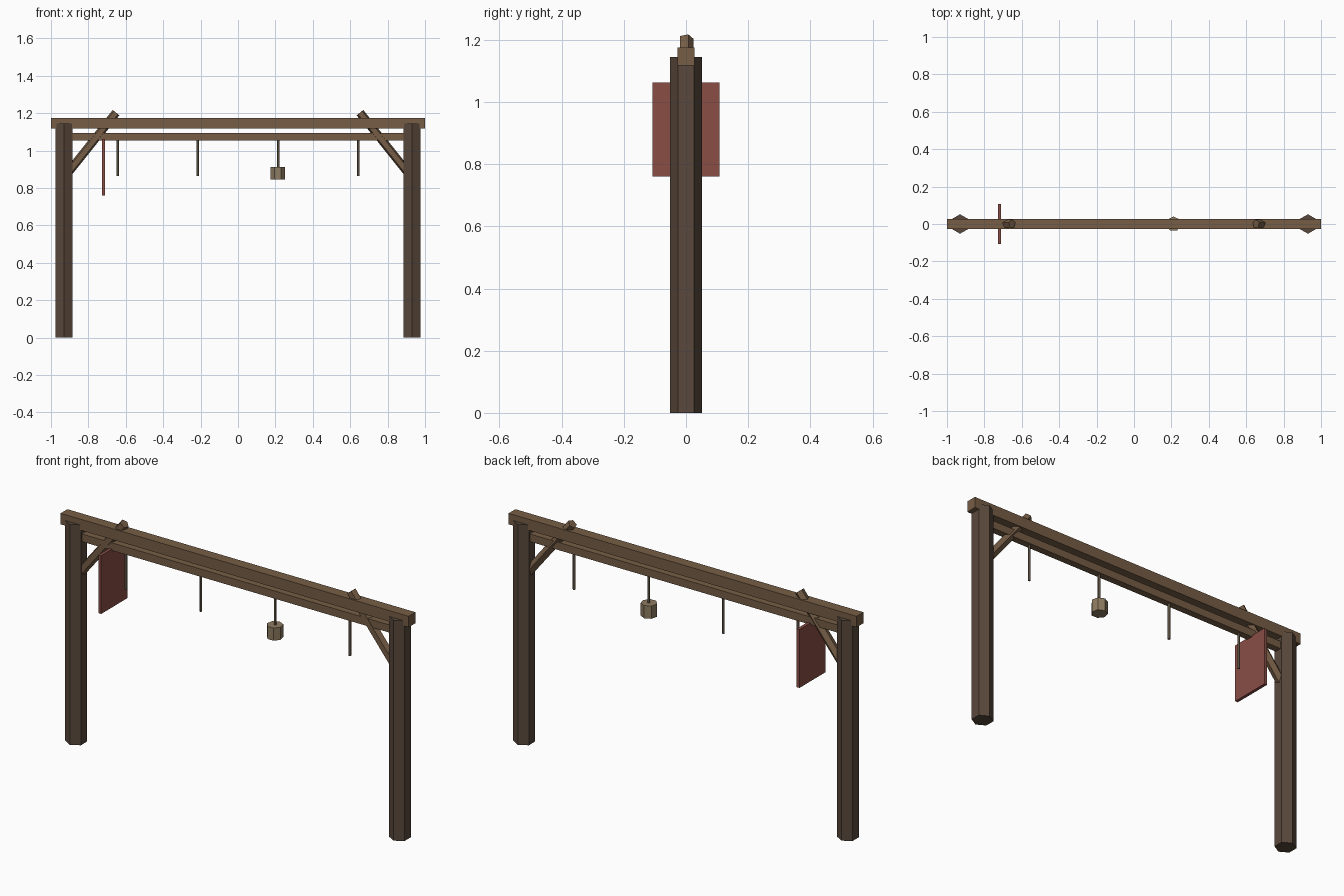
import bpy
from mathutils import Vector

if "Cube" in bpy.data.objects:
    bpy.data.objects.remove(bpy.data.objects["Cube"])


def material(name, rgb):
    m = bpy.data.materials.new(name)
    m.diffuse_color = (*rgb, 1)
    m.use_nodes = True
    m.node_tree.nodes["Principled BSDF"].inputs["Base Color"].default_value = m.diffuse_color
    return m


DARK = material("dark_wood", (0.10, 0.065, 0.045))
WOOD = material("wood", (0.18, 0.11, 0.06))
CLOTH = material("red_cloth", (0.25, 0.075, 0.06))
METAL = material("hook_metal", (0.16, 0.12, 0.08))
PALE = material("pale_wood", (0.27, 0.20, 0.12))


def box(name, lo, hi, mat):
    lo, hi = Vector(lo), Vector(hi)
    bpy.ops.mesh.primitive_cube_add(size=1, location=(lo + hi) / 2)
    o = bpy.context.object
    o.name = name
    o.scale = hi - lo
    bpy.ops.object.transform_apply(location=False, rotation=False, scale=True)
    o.data.materials.append(mat)


def rod(name, a, b, radius, sides, mat):
    # Prism between two points in the XZ plane, one corner facing +y
    a, b = Vector(a), Vector(b)
    d = b - a
    tilt = Vector((0, 0, 1)).rotation_difference(d).to_euler()
    bpy.ops.mesh.primitive_cylinder_add(vertices=sides, radius=radius, depth=d.length,
                                        location=(a + b) / 2, rotation=tilt)
    o = bpy.context.object
    o.name = name
    o.data.materials.append(mat)


# Hexagonal posts and five-sided diagonal braces
for side, s in (("left", -1), ("right", 1)):
    rod(side + "_post", (s * 0.93, 0, 0), (s * 0.93, 0, 1.145), 0.052, 6, DARK)
    rod(side + "_brace", (s * 0.91, 0, 0.88), (s * 0.652, 0, 1.203), 0.024, 5, WOOD)

# Top beam and lower rail
box("top_beam", (-1, -0.028, 1.118), (1, 0.028, 1.175), WOOD)
box("lower_rail", (-0.9, -0.018, 1.055), (0.9, 0.018, 1.095), WOOD)

# Hanging pegs
for i in range(4):
    x = -0.643 + i * 0.4287
    rod("hanging_peg_%d" % (i + 1), (x, 0, 0.865), (x, 0, 1.065), 0.007, 5, METAL)

# Hanging weight
rod("hanging_weight", (0.212, 0, 0.845), (0.212, 0, 0.911), 0.04, 7, PALE)

# Cloth banner
box("cloth_banner", (-0.727, -0.107, 0.76), (-0.711, 0.107, 1.063), CLOTH)
